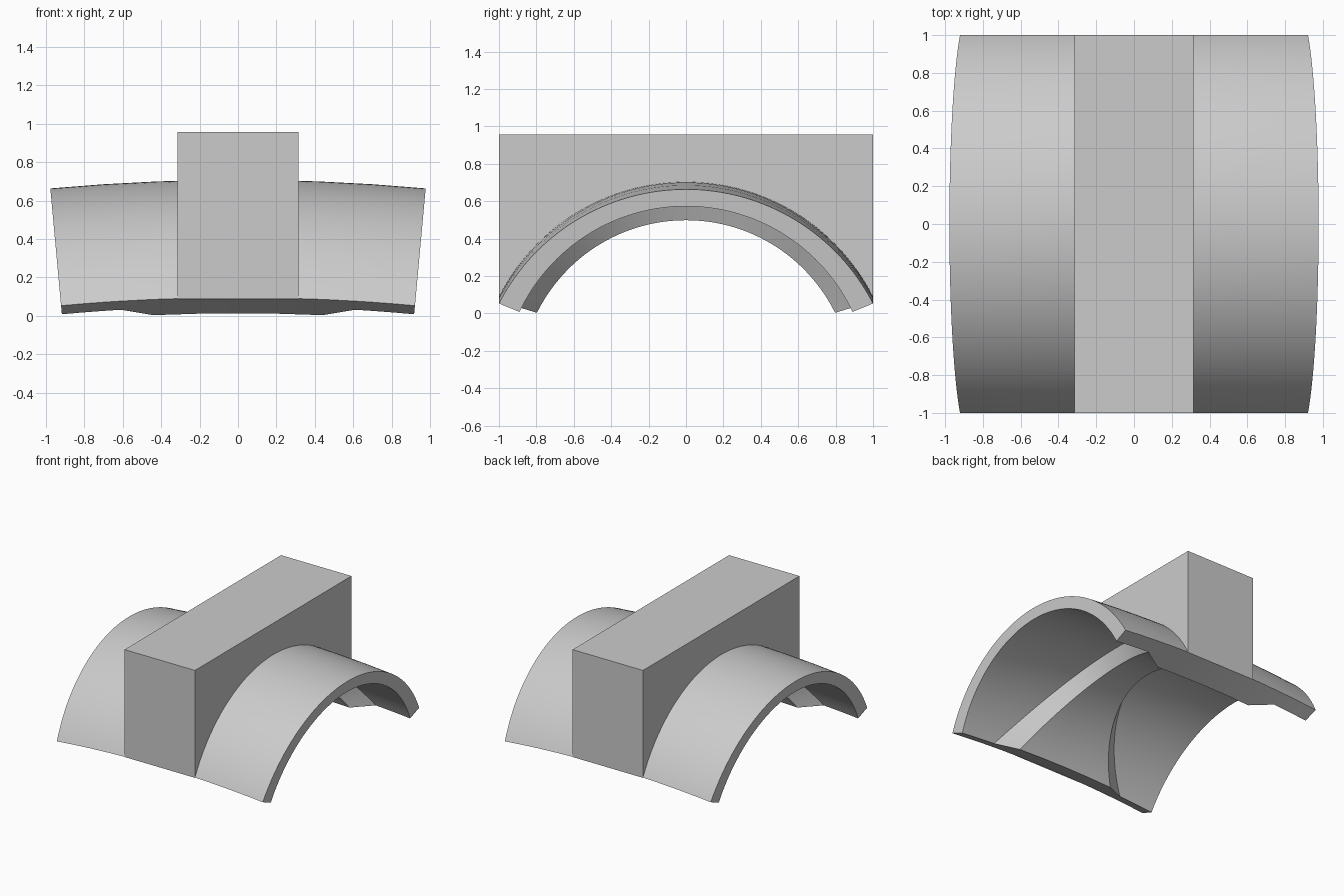
import bpy, bmesh, math

cube = bpy.data.objects.get("Cube")
if cube:
    bpy.data.objects.remove(cube, do_unlink=True)

grey = bpy.data.materials.new("plain_grey")
grey.use_nodes = True
grey.diffuse_color = (0.6, 0.6, 0.6, 1)
grey.node_tree.nodes["Principled BSDF"].inputs["Base Color"].default_value = (0.6, 0.6, 0.6, 1)

STEPS = 64
BEND_Z = -10.0      # height of the axis the arch is gently bent around
BEND_R = 10.7


def arc(half_width, foot, crown):
    """Points (y, z) of an arc from -half_width to +half_width."""
    rise = crown - foot
    r = (half_width ** 2 + rise ** 2) / (2 * rise)
    centre = crown - r
    a = math.atan2(half_width, foot - centre)
    angles = [-a + 2 * a * i / STEPS for i in range(STEPS + 1)]
    return [(r * math.sin(t), centre + r * math.cos(t)) for t in angles]


def bend(s, y, z):
    t = s / BEND_R
    r = z - BEND_Z
    return (r * math.sin(t), y, BEND_Z + r * math.cos(t))


def loft(name, sections):
    """Skin closed rings of points and cap both ends."""
    bm = bmesh.new()
    rings = [[bm.verts.new(p) for p in ring] for ring in sections]
    n = len(rings[0])
    for a, b in zip(rings, rings[1:]):
        for i in range(n):
            j = (i + 1) % n
            bm.faces.new((a[i], a[j], b[j], b[i]))
    for ring in (rings[0], rings[-1]):
        bm.faces.new(ring)
    bmesh.ops.recalc_face_normals(bm, faces=bm.faces)
    mesh = bpy.data.meshes.new(name)
    bm.to_mesh(mesh)
    bm.free()
    mesh.materials.append(grey)
    obj = bpy.data.objects.new(name, mesh)
    bpy.context.collection.objects.link(obj)
    bpy.ops.object.select_all(action='DESELECT')
    obj.select_set(True)
    bpy.context.view_layer.objects.active = obj
    bpy.ops.object.shade_smooth_by_angle(angle=math.radians(22))
    return obj


# Bent arch: thin at both ends, with a thick waisted band under the middle
outer = arc(1.0, 0.095, 0.708)
thin = arc(0.89, 0.05, 0.617)
thick = arc(0.797, 0.013, 0.499)


def section(side, waist, splay, inner):
    """Ring whose distance from the middle grows from crown to feet."""
    along = [side * (waist + splay * (2 * i / STEPS - 1) ** 2)
             for i in range(STEPS + 1)]
    ring = [bend(s, y, z) for s, (y, z) in zip(along, outer)]
    return ring + [bend(s, y, z) for s, (y, z) in zip(along, inner)][::-1]


half = [(0.06, 0.17, thick), (0.13, 0.34, thick), (0.18, 0.47, thin),
        (0.42, 0.33, thin), (0.7, 0.16, thin), (0.978, 0, thin)]
rings = [section(-1, *h) for h in reversed(half)]
rings.append(section(1, 0, 0, thick))
rings += [section(1, *h) for h in half]
loft("arched_shell", rings)

# Upright block seated on the arch, its underside following the curve
seat = arc(1.0, 0.088, 0.69)
profile = seat + [(1.0, 0.957), (-1.0, 0.957)]
loft("upright_block", [[(x, y, z) for y, z in profile] for x in (-0.315, 0.315)])
